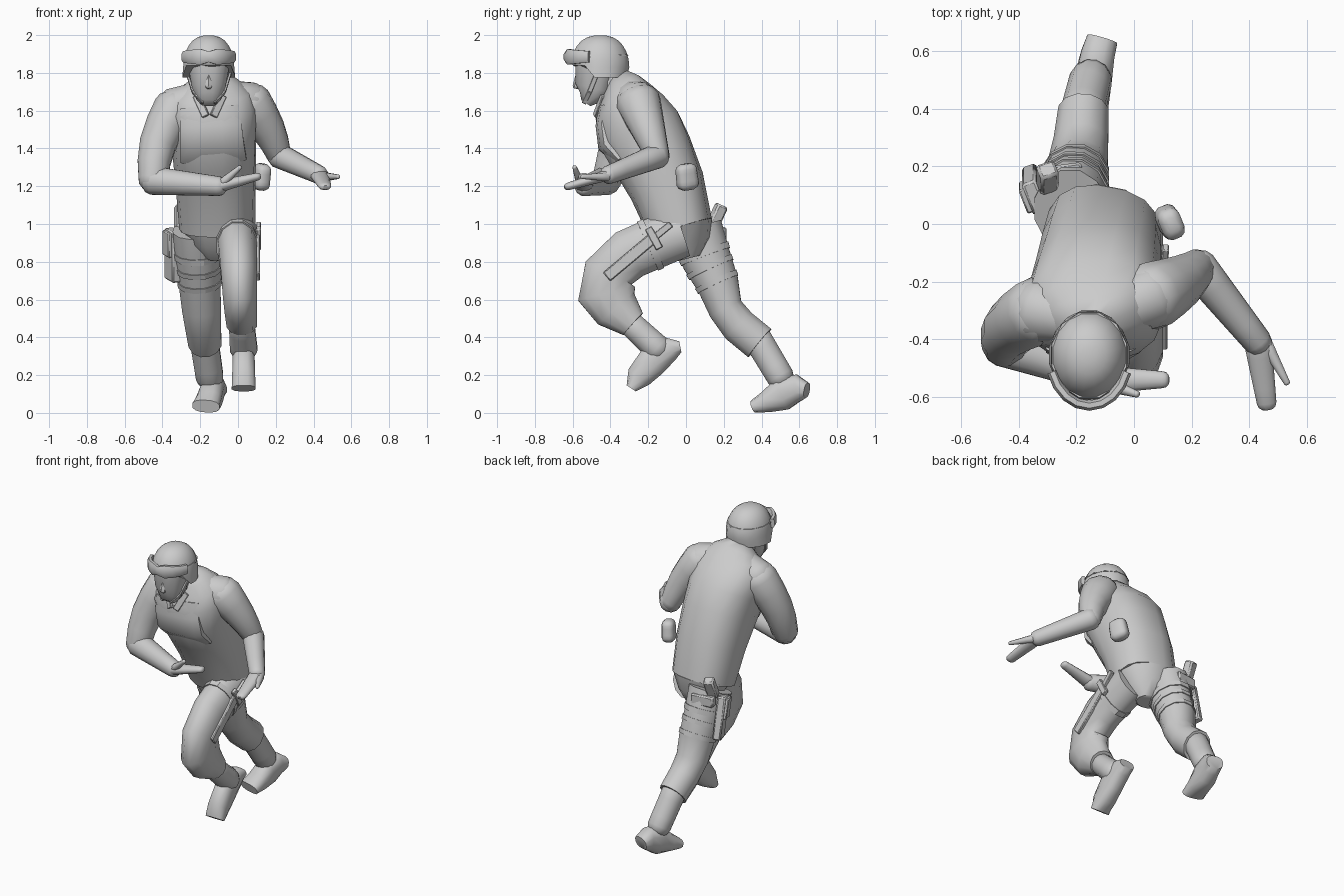
import bpy, bmesh, math
from mathutils import Vector, Matrix

default_cube = bpy.data.objects.get("Cube")
if default_cube:
    bpy.data.objects.remove(default_cube, do_unlink=True)

grey = bpy.data.materials.new("plain grey")
grey.use_nodes = True
grey.diffuse_color = (.6, .6, .6, 1)
shader = grey.node_tree.nodes["Principled BSDF"]
shader.inputs["Base Color"].default_value = grey.diffuse_color

X, Y, Z = Matrix.Identity(3)


def mix(start, end, factor):
    return start + (end - start) * factor


def loft(name, path, side=X, end_side=None, sides=12, power=2, angle=50):
    """Skin rings along a path of (centre, half width, half depth)."""
    bm = bmesh.new()
    last = len(path) - 1
    centres = [Vector(station[0]) for station in path]
    rings = []
    for i, (centre, width, depth) in enumerate(path):
        along = Vector()
        if i > 0:
            along += (centres[i] - centres[i - 1]).normalized()
        if i < last:
            along += (centres[i + 1] - centres[i]).normalized()
        along.normalize()
        reference = side.lerp(end_side or side, i / last)
        wide = (reference - along * reference.dot(along)).normalized()
        deep = along.cross(wide)
        ring = []
        for k in range(sides):
            turn = math.tau * (k + .5) / sides
            c, s = math.cos(turn), math.sin(turn)
            c = math.copysign(abs(c) ** (2 / power), c)
            s = math.copysign(abs(s) ** (2 / power), s)
            ring.append(bm.verts.new(centres[i] + wide * c * width + deep * s * depth))
        rings.append(ring)
    for low, high in zip(rings, rings[1:]):
        for k in range(sides):
            n = (k + 1) % sides
            bm.faces.new((low[k], low[n], high[n], high[k]))
    bm.faces.new(reversed(rings[0]))
    bm.faces.new(rings[-1])
    bmesh.ops.recalc_face_normals(bm, faces=bm.faces)
    mesh = bpy.data.meshes.new(name)
    bm.to_mesh(mesh)
    bm.free()
    mesh.materials.append(grey)
    part = bpy.data.objects.new(name, mesh)
    bpy.context.collection.objects.link(part)
    bpy.ops.object.select_all(action='DESELECT')
    part.select_set(True)
    bpy.context.view_layer.objects.active = part
    bpy.ops.object.shade_smooth_by_angle(angle=math.radians(angle))
    return part


def limb(name, start, end, start_radius, end_radius, flat=1, bow=0, **shape):
    """Tapered limb with domed ends, bowed sideways in the middle."""
    a, b = Vector(start), Vector(end)
    axis = (b - a).normalized()
    domes = [(.4, .87), (.7, .5)]
    path = [(a - axis * start_radius * out, start_radius * s, start_radius * s * flat)
            for out, s in reversed(domes)]
    for step in range(5):
        f = step / 4
        radius = mix(start_radius, end_radius, f)
        path.append((a.lerp(b, f) + X * bow * math.sin(math.pi * f), radius, radius * flat))
    path += [(b + axis * end_radius * out, end_radius * s, end_radius * s * flat)
             for out, s in domes]
    return loft(name, path, **shape)


def profile_path(xs, widths, profile):
    """Path from a side profile of (y, z, half depth), x and width running evenly."""
    last = len(profile) - 1
    return [((mix(*xs, i / last), y, z), mix(*widths, i / last), depth)
            for i, (y, z, depth) in enumerate(profile)]


def slab(name, start, end, width, depth, side=X):
    """Box running from start to end with small bevels."""
    root = math.sqrt(2)
    part = loft(name, [(p, width * root, depth * root) for p in (start, end)],
                side, sides=4, angle=30)
    bevel = part.modifiers.new("Bevel", 'BEVEL')
    bevel.width, bevel.segments = min(width, depth) / 3, 1
    return part


def strap(name, path, span, position):
    """Band hugging a limb part way along one span of its path."""
    (a, a_width, a_depth), (b, b_width, b_depth) = path[span], path[span + 1]
    gap = .006
    band = [(Vector(a).lerp(Vector(b), f), mix(a_width, b_width, f) + gap,
             mix(a_depth, b_depth, f) + gap)
            for f in (position - .1, position + .1)]
    return loft(name, band, angle=30)


# Torso, twisted between hips and shoulders, closing in to the neck
hip_side, shoulder_side = Vector((1, -.2, 0)), Vector((1, .2, .1))
trunk = profile_path((-.11, -.14), (.2, .24), [
    (-.03, .98, .17), (-.1, 1.2, .2), (-.18, 1.37, .22),
    (-.25, 1.5, .23), (-.3, 1.62, .19)])
collar = profile_path((-.14, -.15), (.21, .08), [
    (-.32, 1.69, .14), (-.34, 1.74, .1), (-.36, 1.78, .06)])
loft("torso", trunk + collar, hip_side, shoulder_side, sides=16, power=2.4)
loft("pelvis", profile_path((-.11, -.11), (.2, .09), [
    (-.02, 1, .16), (0, .9, .13), (.02, .82, .06)]), hip_side)

# Joints of the arms
left_shoulder, right_shoulder = (.06, -.25, 1.64), (-.33, -.3, 1.61)
left_elbow, right_elbow = (.22, -.15, 1.36), (-.45, -.42, 1.23)
left_wrist, right_wrist = (.43, -.41, 1.26), (-.1, -.54, 1.2)
left_tip, right_tip = (.46, -.62, 1.2), (.1, -.54, 1.25)
neck_base = Vector((-.15, -.34, 1.69))

# Arms, shoulders and hands
limb("left_trapezius", left_shoulder, neck_base, .115, .08)
limb("right_trapezius", right_shoulder, neck_base, .115, .08)
limb("left_upper_arm", left_shoulder, left_elbow, .12, .065, bow=.02)
limb("right_upper_arm", right_shoulder, right_elbow, .12, .08, bow=-.035)
limb("left_forearm", left_elbow, left_wrist, .068, .05)
limb("right_forearm", right_elbow, right_wrist, .078, .053, side=Y)
limb("left_hand", left_wrist, left_tip, .05, .035, flat=.6)
limb("right_hand", right_wrist, right_tip, .05, .03, flat=.7, side=Y)
limb("left_thumb", (.46, -.42, 1.25), (.53, -.55, 1.25), .025, .012, sides=8)
limb("right_thumb", (-.08, -.56, 1.22), (.01, -.59, 1.3), .025, .012, sides=8)

# Collar flaps and chest panel
for s in (-1, 1):
    slab("collar_flap", neck_base + Vector((s * .07, -.1, -.01)),
         neck_base + Vector((s * .02, -.14, -.12)), .02, .01, Vector((1, s * .4, 0)))
loft("chest_panel", profile_path((-.13, -.15), (.18, .16), [
    (-.34, 1.34, .04), (-.41, 1.42, .06), (-.43, 1.52, .05), (-.42, 1.62, .04)]), power=2.5)

# Legs and their straps
left_leg = profile_path((-.01, .02), (.115, .083), [
    (-.02, .95, .13), (-.14, .91, .14), (-.3, .84, .14), (-.41, .74, .14),
    (-.42, .63, .16), (-.37, .55, .13), (-.28, .47, .08)])
right_leg = profile_path((-.22, -.175), (.13, .09), [
    (.05, .97, .15), (.11, .81, .135), (.17, .68, .115),
    (.21, .55, .095), (.28, .46, .1), (.39, .37, .1)])
loft("left_leg", left_leg)
loft("right_leg", right_leg)
strap("left_thigh_strap", left_leg, 1, .3)
for position in (.3, .9):
    strap("right_thigh_strap", right_leg, 1, position)
strap("right_hip_strap", right_leg, 0, .8)

# Boots: shaft and foot from heel to toe
limb("left_boot_shaft", (.02, -.28, .46), (.03, -.15, .34), .07, .075)
limb("right_boot_shaft", (-.18, .38, .39), (-.15, .5, .19), .078, .075)
loft("left_boot", profile_path((.03, .03), (.055, .065), [
    (-.03, .35, .03), (-.08, .34, .065), (-.18, .27, .085),
    (-.25, .19, .07), (-.29, .13, .03)]), power=2.5)
loft("right_boot", profile_path((-.11, -.17), (.055, .075), [
    (.64, .12, .04), (.59, .13, .075), (.51, .1, .09),
    (.43, .06, .06), (.36, .035, .035)]), power=2.5)

# Neck, head and face
middle = -.155
centred = (middle, middle)
limb("neck", neck_base, (middle, -.43, 1.8), .085, .075)
loft("head", profile_path(centred, (.045, .115), [
    (-.53, 1.64, .03), (-.51, 1.67, .06), (-.49, 1.72, .1), (-.48, 1.85, .11)]), power=2.4)
limb("nose", (middle, -.57, 1.8), (middle, -.58, 1.73), .012, .02, sides=6)
for s in (-1, 1):
    jaw = Vector((middle + s * .085, -.51, 1.7))
    slab("upper_chin_strap", jaw, jaw + Vector((s * .03, .04, .1)), .006, .012)
    slab("lower_chin_strap", jaw, (middle + s * .03, -.54, 1.64), .006, .012)

# Helmet: skirt and dome, with the rim raised over the brow
crown = [((middle, -.455, 1.775), .143, .145)]
for step in range(7):
    rise = math.radians(step * 14)
    spread = math.cos(rise) ** .8
    crown.append(((middle, -.455, 1.83 + .17 * math.sin(rise)), .138 * spread, .158 * spread))
helmet = loft("helmet", crown, sides=16)
for v in helmet.data.vertices:
    if v.co.y < -.5 and v.co.z < 1.85:
        v.co.z = mix(v.co.z, 1.86, .75)
strap("helmet_band", crown, 2, .6)

# Goggles hugging the brow, narrow over the nose
lenses = []
for k in range(-4, 5):
    sweep = math.radians(k * 18)
    place = (middle + .135 * math.sin(sweep), -.46 - .17 * math.cos(sweep), 1.885)
    lenses.append((place, .048 - .004 * abs(k) if k else .03, .019))
loft("goggles", lenses, Z, sides=8, power=2.5)

# Belt gear
tilted = Vector((1, .4, 0))
limb("side_pouch", (.12, .01, 1.21), (.13, 0, 1.29), .042, .04, flat=1.4, side=tilted, power=3)
slab("holster", (-.345, .09, .97), (-.345, .15, .7), .026, .06, tilted)
slab("holster_flap", (-.37, .08, .96), (-.37, .11, .83), .016, .045, tilted)
slab("pistol_grip", (-.3, .13, .97), (-.3, .19, 1.1), .033, .03, tilted)
slab("belt_box", (-.33, .17, .95), (-.18, .19, .95), .035, .025, Z)
slab("sheath", (.1, -.17, .93), (.1, -.42, .72), .016, .03)
slab("knife_handle", (.11, -.08, 1), (.1, -.19, .91), .012, .018)
slab("sheath_hanger", (.11, -.2, .98), (.11, -.14, .87), .012, .02)
